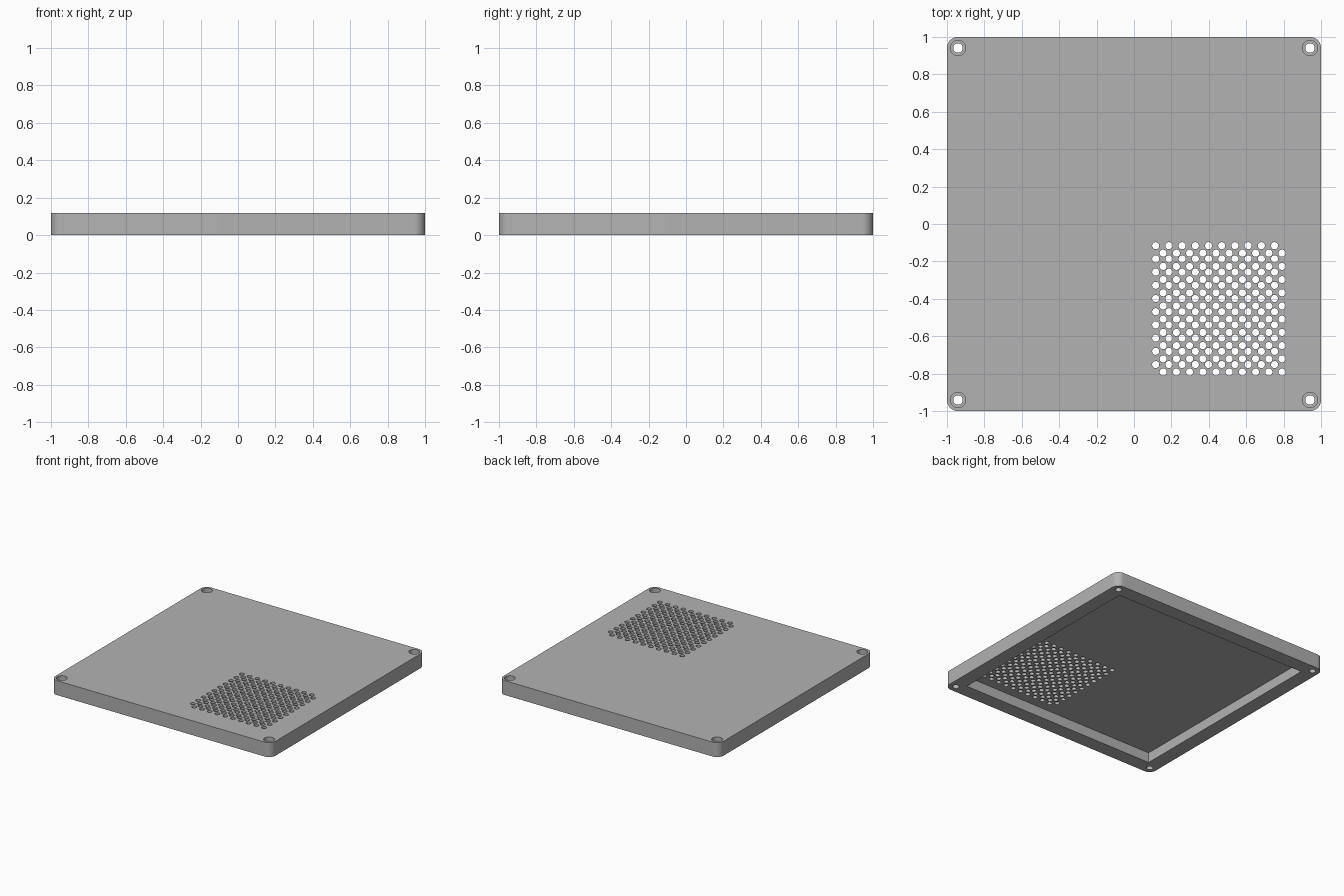
import bpy
import bmesh
from mathutils import Matrix, Vector

cube = bpy.data.objects.get("Cube")
if cube:
    bpy.data.objects.remove(cube, do_unlink=True)

HEIGHT = 0.118
CAVITY_DEPTH = 0.082
SCREW = 0.941
PITCH = 0.0706

grey = bpy.data.materials.new("mid grey")
grey.use_nodes = True
colour = (0.45, 0.45, 0.45, 1)
grey.diffuse_color = colour
grey.node_tree.nodes["Principled BSDF"].inputs["Base Color"].default_value = colour


def to_object(name, bm):
    mesh = bpy.data.meshes.new(name)
    bm.to_mesh(mesh)
    bm.free()
    mesh.materials.append(grey)
    obj = bpy.data.objects.new(name, mesh)
    bpy.context.collection.objects.link(obj)
    return obj


def add_box(bm, half, z0, z1):
    size = Matrix.Diagonal((2 * half, 2 * half, z1 - z0, 1))
    place = Matrix.Translation((0, 0, (z0 + z1) / 2))
    bmesh.ops.create_cube(bm, size=1, matrix=place @ size)


def drill(name, centres, radius, z0, z1, sides):
    """One cutter holding an upright cylinder at every centre."""
    bm = bmesh.new()
    for x, y in centres:
        bmesh.ops.create_cone(
            bm, cap_ends=True, segments=sides, radius1=radius, radius2=radius,
            depth=z1 - z0, matrix=Matrix.Translation((x, y, (z0 + z1) / 2)))
    return to_object(name, bm)


# Lid: square slab with rounded upright corners
bm = bmesh.new()
add_box(bm, 1, 0, HEIGHT)
uprights = [e for e in bm.edges
            if abs((e.verts[0].co - e.verts[1].co).normalized().z) > 0.9]
bmesh.ops.bevel(bm, geom=uprights, offset=0.059, segments=12,
                profile=0.5, affect='EDGES')
lid = to_object("vented_lid", bm)

# Hollow underside
bm = bmesh.new()
add_box(bm, 0.882, -0.1, CAVITY_DEPTH)
cutters = [to_object("cavity_cutter", bm)]

# Countersunk screw holes in the corners
corners = [(sx * SCREW, sy * SCREW) for sx in (-1, 1) for sy in (-1, 1)]
cutters.append(drill("screw_cutter", corners, 0.025, -0.1, 0.3, 32))
cutters.append(drill("screw_head_cutter", corners, 0.041, 0.07, 0.3, 32))

# Vent grille: two interleaved square grids of holes
vents = [(start + i * PITCH, -start - j * PITCH)
         for start in (0.116, 0.156) for i in range(10) for j in range(10)]
cutters.append(drill("vent_cutter", vents, 0.019, 0.04, 0.3, 24))

# Cut everything out of the lid, then drop the cutters
bpy.ops.object.select_all(action='DESELECT')
bpy.context.view_layer.objects.active = lid
lid.select_set(True)
for cutter in cutters:
    cutter.hide_render = True
    mod = lid.modifiers.new(cutter.name, 'BOOLEAN')
    mod.operation = 'DIFFERENCE'
    mod.solver = 'EXACT'
    mod.object = cutter
    bpy.ops.object.modifier_apply(modifier=mod.name)
    bpy.data.objects.remove(cutter, do_unlink=True)

bpy.ops.object.shade_smooth_by_angle(angle=0.6)
